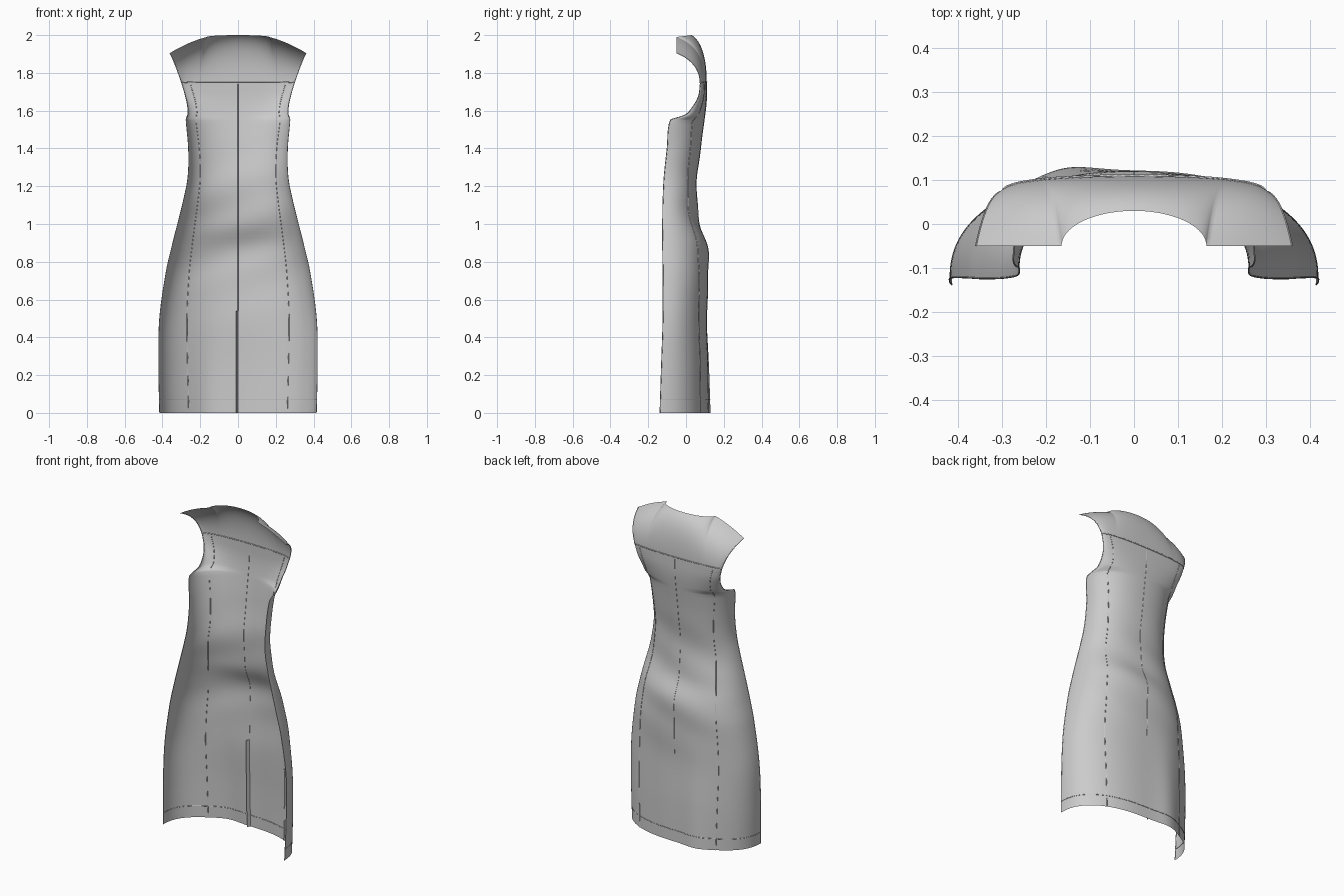
import bpy, bmesh, math
from mathutils import Vector

cube = bpy.data.objects.get("Cube")
if cube:
    bpy.data.objects.remove(cube, do_unlink=True)

cloth = bpy.data.materials.new("grey cloth")
cloth.use_nodes = True
GREY = (0.6, 0.6, 0.6, 1)
cloth.diffuse_color = GREY
cloth.node_tree.nodes["Principled BSDF"].inputs["Base Color"].default_value = GREY

# Height, side edge x, side edge y, centre back y
PROFILE = [
    (0, .415, -.138, .12), (.25, .42, -.13, .117), (.5, .415, -.122, .11),
    (.75, .38, -.122, .118), (.88, .35, -.124, .112), (1, .32, -.124, .075),
    (1.12, .29, -.122, .056), (1.25, .265, -.116, .059), (1.4, .262, -.1, .077),
    (1.55, .275, -.083, .097), (1.565, .272, -.04, .099), (1.58, .266, 0, .101),
    (1.63, .268, .042, .107), (1.68, .279, .067, .11), (1.74, .296, .075, .11),
]
YOKE, TOP, NECK = 1.74, 2.0, 0.165


def profile(z):
    """Smooth interpolation of the profile rows at height z."""
    n = len(PROFILE)
    i = max(k for k in range(n - 1) if PROFILE[k][0] <= max(z, 0))
    a, b = PROFILE[i], PROFILE[i + 1]
    before, after = PROFILE[max(i - 1, 0)], PROFILE[min(i + 2, n - 1)]
    h = b[0] - a[0]
    f = (z - a[0]) / h
    out = []
    for c in (1, 2, 3):
        m0 = (b[c] - before[c]) / (b[0] - before[0]) * h
        m1 = (after[c] - a[c]) / (after[0] - a[0]) * h
        out.append((2*f**3 - 3*f**2 + 1) * a[c] + (f**3 - 2*f**2 + f) * m0
                   + (3*f**2 - 2*f**3) * b[c] + (f**3 - f**2) * m1)
    return out


def body_point(t, z):
    """Open U-shaped section with soft drapery folds."""
    xe, ye, yb = profile(z)
    power = 2 / 2.3
    angle = t * math.pi / 2
    x = math.copysign(xe * abs(math.sin(angle)) ** power, t)
    y = ye + (yb - ye) * max(math.cos(angle), 0) ** power
    inner = 1 - t * t
    folds = math.exp(-((z - 1) / .3) ** 2)
    y += .005 * inner * folds * math.sin(24 * z - 9 * x)
    y += .02 * math.exp(-((x + .16) / .09) ** 2) * max(0, 1 - z / .7)
    return Vector((x, y, z))


def surface(t, v):
    """Body below the yoke line, curved shoulder yoke above it."""
    if v <= YOKE:
        return body_point(t, v)
    start = body_point(t, YOKE)
    s = abs(t)
    if s < .5:
        a = s * math.pi
        end = Vector((NECK * math.sin(a), -.05 + .08 * math.cos(a), 1.99 + .01 * math.cos(a)))
    else:
        f = 2 * s - 1
        end = Vector((NECK + (.36 - NECK) * f, -.05, 1.99 - .05 * f - .035 * f * f))
    end.x = math.copysign(end.x, t)
    mid = Vector((start.x + (end.x - start.x) * .6, start.y, end.z - .05))
    b = (v - YOKE) / (TOP - YOKE)
    return start * (1 - b) ** 2 + mid * 2 * b * (1 - b) + end * b * b


def spread(a, b, n):
    return [a + (b - a) * i / n for i in range(n + 1)]


def finish(ob):
    bpy.context.collection.objects.link(ob)
    ob.data.materials.append(cloth)
    bpy.ops.object.select_all(action="DESELECT")
    ob.select_set(True)
    bpy.context.view_layer.objects.active = ob


def sheet(name, rows):
    """Skin a grid of points."""
    bm = bmesh.new()
    grid = [[bm.verts.new(p) for p in row] for row in rows]
    for low, high in zip(grid, grid[1:]):
        for i in range(len(low) - 1):
            bm.faces.new((low[i + 1], low[i], high[i], high[i + 1]))
    mesh = bpy.data.meshes.new(name)
    bm.to_mesh(mesh)
    bm.free()
    finish(bpy.data.objects.new(name, mesh))
    bpy.ops.object.shade_smooth_by_angle(angle=math.radians(50))


def seam(name, points, radius=.0025):
    """Thin raised seam following the cloth."""
    curve = bpy.data.curves.new(name, "CURVE")
    curve.dimensions = "3D"
    curve.bevel_depth = radius
    curve.bevel_resolution = 1
    line = curve.splines.new("POLY")
    line.points.add(len(points) - 1)
    for target, p in zip(line.points, points):
        target.co = (*p, 1)
    finish(bpy.data.objects.new(name, curve))
    bpy.ops.object.convert(target="MESH")


# Dress back panel, from hem to shoulders
heights = (spread(0, 1.55, 62) + spread(1.55, 1.6, 10)[1:]
           + spread(1.6, YOKE, 10)[1:] + spread(YOKE, TOP, 16)[1:])
columns = spread(-1, 1, 80)
sheet("dress_back", [[surface(t, v) for t in columns] for v in heights])

# Vent fold turned inwards at the centre of the hem
sheet("hem_vent_fold", [[surface(0, z) + Vector((-.01 * k, -.02 * k, 0)) for k in (0, .5, 1)]
                        for z in spread(0, .54, 18)])

# Horizontal seams
seam("yoke_seam", [surface(t, YOKE + .008) for t in spread(-1, 1, 60)], .003)
seam("hem_stitch", [surface(t, .07) for t in spread(-1, 1, 60)], .002)

# Vertical seams
seam("centre_seam", [surface(0, z) for z in spread(.54, YOKE, 50)], .0015)
for side, label in ((1, "left"), (-1, "right")):
    seam(label + "_princess_seam",
         [surface(side * (.4 + .22 * (z / YOKE) ** 2), z) for z in spread(0, YOKE, 70)], .002)
    # Rolled side and armhole edge
    seam(label + "_side_edge", [surface(side, v) for v in heights], .002)
